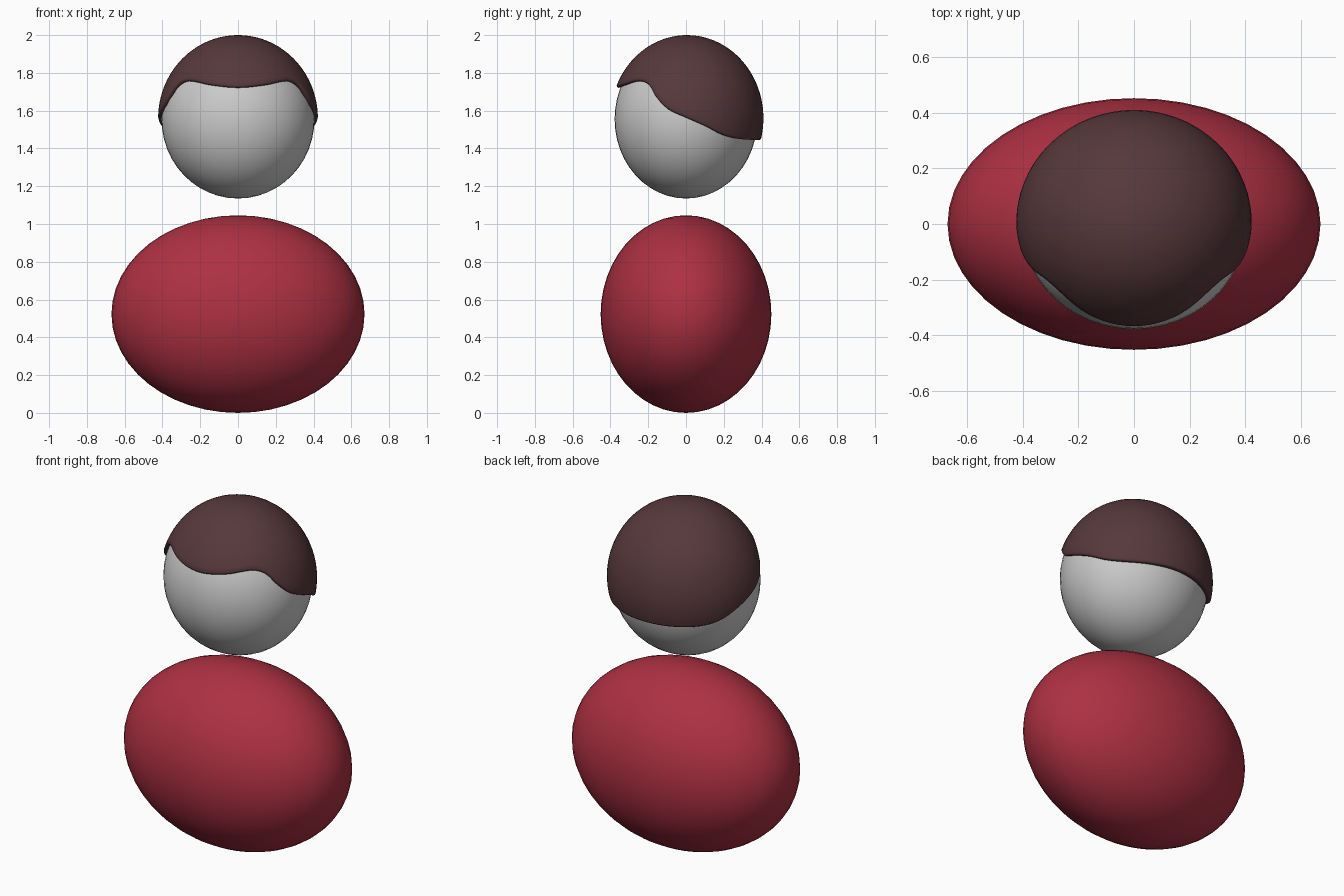
import bpy, bmesh
from math import sin, cos, acos, sqrt, pi, radians

if "Cube" in bpy.data.objects:
    bpy.data.objects.remove(bpy.data.objects["Cube"])


def material(name, rgb):
    m = bpy.data.materials.new(name)
    m.diffuse_color = (*rgb, 1)
    m.use_nodes = True
    m.node_tree.nodes["Principled BSDF"].inputs["Base Color"].default_value = m.diffuse_color
    return m


def ellipsoid(name, center, radii, mat=None):
    bpy.ops.mesh.primitive_uv_sphere_add(segments=48, ring_count=24, location=center)
    ob = bpy.context.object
    ob.name = name
    ob.scale = radii
    bpy.ops.object.transform_apply(location=False, rotation=False, scale=True)
    bpy.ops.object.shade_smooth()
    if mat:
        ob.data.materials.append(mat)
    return ob


# Body and head
ellipsoid("body", (0, 0, 0.523), (0.67, 0.452, 0.523), material("red", (0.42, 0.03, 0.055)))
ellipsoid("head", (0, 0, 1.555), (0.405, 0.378, 0.42))

# Hairline: (degrees from front, height), mirrored left and right
LINE = [(0, 1.722), (22, 1.735), (45, 1.757), (57, 1.733), (64.5, 1.675), (75, 1.61),
        (89, 1.565), (104, 1.52), (119.5, 1.472), (139, 1.45), (180, 1.447)]


def hairline(deg):
    d = min(deg, 360 - deg)
    k = max(i for i in range(len(LINE) - 1) if LINE[i][0] <= d)

    def slope(i):
        if i in (0, len(LINE) - 1):
            return 0
        (a, p), (b, q) = LINE[i - 1], LINE[i + 1]
        return (q - p) / (b - a)
    (a, p), (b, q) = LINE[k], LINE[k + 1]
    h = b - a
    t = (d - a) / h
    return ((2*t**3 - 3*t*t + 1) * p + (t**3 - 2*t*t + t) * h * slope(k)
            + (3*t*t - 2*t**3) * q + (t**3 - t*t) * h * slope(k + 1))


# Hair cap: rings from the crown down to the hairline, then a rounded rim tucked into the head
CY, CZ, RX, RY, RZ = 0.005, 1.56, 0.423, 0.405, 0.44
SEG, RINGS = 96, 20
RIM = [(0.994, -0.008), (0.978, -0.013), (0.955, -0.012), (0.90, -0.004)]
bm = bmesh.new()
crown = bm.verts.new((0, CY, CZ + RZ))
rows = []
for j in range(1, RINGS + len(RIM) + 1):
    row = []
    for i in range(SEG):
        deg = 360 * i / SEG
        edge = acos((hairline(deg) + 0.012 - CZ) / RZ)
        th = edge * min(j / RINGS, 1)
        k, dz = RIM[j - RINGS - 1] if j > RINGS else (1, 0)
        a = radians(deg)
        row.append(bm.verts.new((RX * k * sin(th) * sin(a),
                                 CY - RY * k * sin(th) * cos(a),
                                 CZ + RZ * cos(th) + dz)))
    rows.append(row)
for i in range(SEG):
    n = (i + 1) % SEG
    bm.faces.new((crown, rows[0][i], rows[0][n]))
    for up, low in zip(rows, rows[1:]):
        bm.faces.new((up[i], low[i], low[n], up[n]))
for f in bm.faces:
    f.smooth = True
mesh = bpy.data.meshes.new("hair")
bm.to_mesh(mesh)
bm.free()
mesh.materials.append(material("dark_brown", (0.095, 0.04, 0.045)))
hair = bpy.data.objects.new("hair", mesh)
bpy.context.collection.objects.link(hair)
